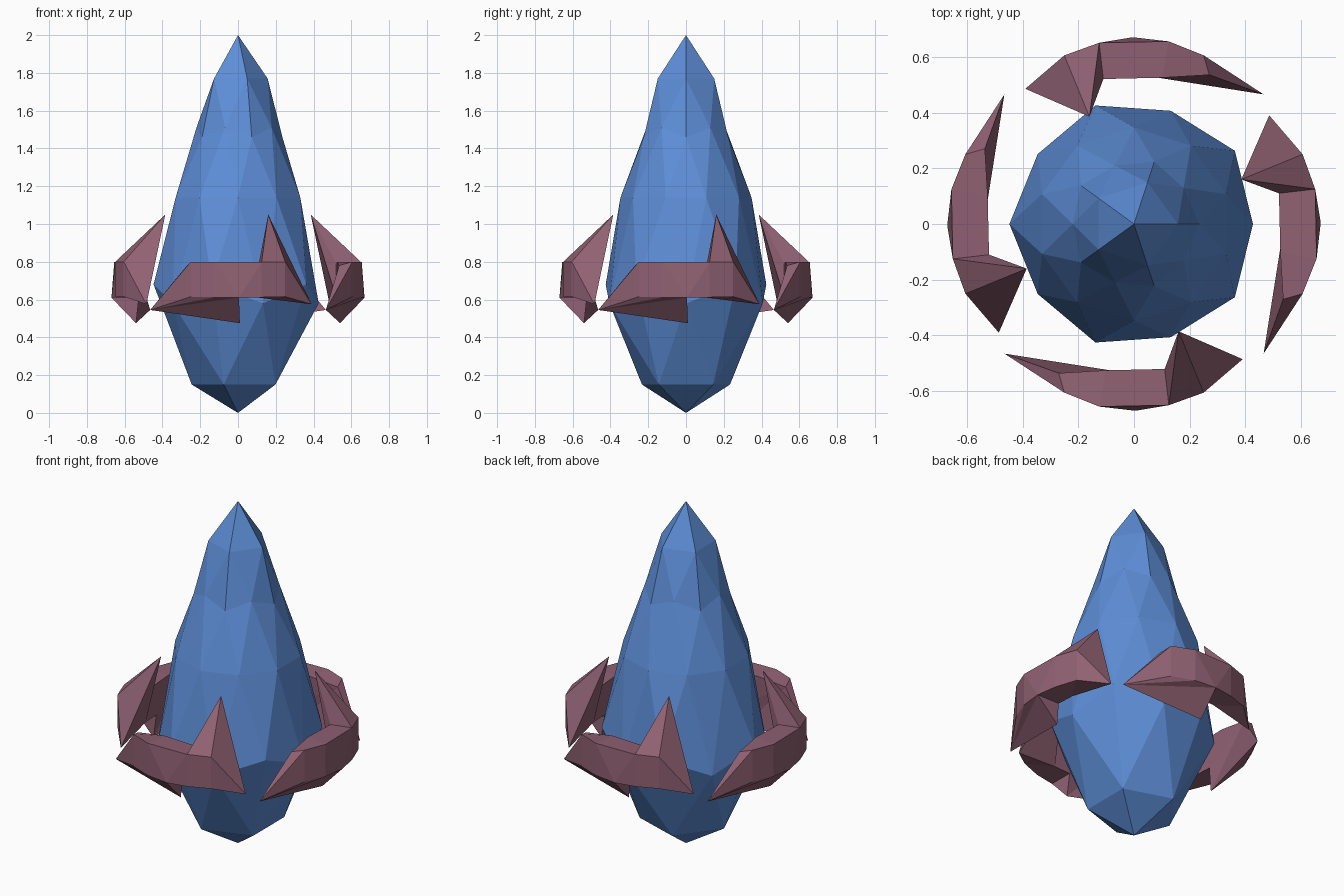
import bpy, bmesh, math
from mathutils import Matrix

if "Cube" in bpy.data.objects:
    bpy.data.objects.remove(bpy.data.objects["Cube"])


def material(name, color):
    m = bpy.data.materials.new(name)
    m.diffuse_color = (*color, 1)
    m.use_nodes = True
    m.node_tree.nodes["Principled BSDF"].inputs["Base Color"].default_value = m.diffuse_color
    return m


def add_object(name, bm, mat):
    bmesh.ops.recalc_face_normals(bm, faces=bm.faces)
    me = bpy.data.meshes.new(name)
    bm.to_mesh(me)
    bm.free()
    me.materials.append(mat)
    ob = bpy.data.objects.new(name, me)
    bpy.context.collection.objects.link(ob)
    return ob


blue = material("crystal_blue", (0.11, 0.27, 0.68))
mauve = material("claw_mauve", (0.28, 0.12, 0.17))

# Crystal: icosphere whose vertex rings are moved to a tapered profile
# (ring height on the unit sphere, new radius, new z)
RINGS = [(1, 0, 2.0), (0.851, 0.157, 1.77), (0.526, 0.22, 1.51),
         (0.447, 0.235, 1.46), (0, 0.347, 1.14), (-0.447, 0.447, 0.68),
         (-0.526, 0.427, 0.58), (-0.851, 0.245, 0.15), (-1, 0, 0)]
bm = bmesh.new()
bmesh.ops.create_icosphere(bm, subdivisions=2, radius=1)
for v in bm.verts:
    _, r, z = min(RINGS, key=lambda k: abs(k[0] - v.co.z))
    a = math.atan2(v.co.y, v.co.x)
    v.co = (r * math.cos(a), r * math.sin(a), z)
add_object("crystal", bm, blue)

# Claw: curved band with a side tip, a lower barb and a tall spike
P = {
    "tip": (-.465, -.465, .545), "barb": (.01, -.54, .475),
    "spike": (.16, -.385, 1.05), "hook": (.39, -.485, .575),
    "A": (-.25, -.605, .80), "B": (-.125, -.655, .80),
    "C": (.125, -.65, .80), "D": (.25, -.605, .80),
    "a": (-.25, -.605, .615), "b": (-.125, -.655, .612),
    "c": (.005, -.67, .61), "d": (.125, -.65, .612), "e": (.25, -.605, .615),
    "iA": (-.27, -.535, .78), "iB": (-.1, -.525, .80),
    "iC": (.11, -.52, .79), "ic": (.11, -.52, .61), "in": (.005, -.525, .61),
}
FACES = """A B iB iA|B C iC iB|A a b B|B b c|B c C|C c d|C d e D
tip a b|tip b c|tip c barb|c in barb|c d ic in|d e ic
in ic iC iB|iA barb in|iA in iB|tip barb iA|tip iA A|tip A a
C D spike|D hook spike|D e hook|e ic hook|ic spike hook|ic iC spike|iC C spike"""
for i, side in enumerate(("front", "right", "back", "left")):
    bm = bmesh.new()
    rot = Matrix.Rotation(i * math.pi / 2, 4, 'Z')
    vs = {k: bm.verts.new(p) for k, p in P.items()}
    for f in FACES.replace("\n", "|").split("|"):
        bm.faces.new([vs[k] for k in f.split()])
    bm.transform(rot)
    add_object("claw_" + side, bm, mauve)
